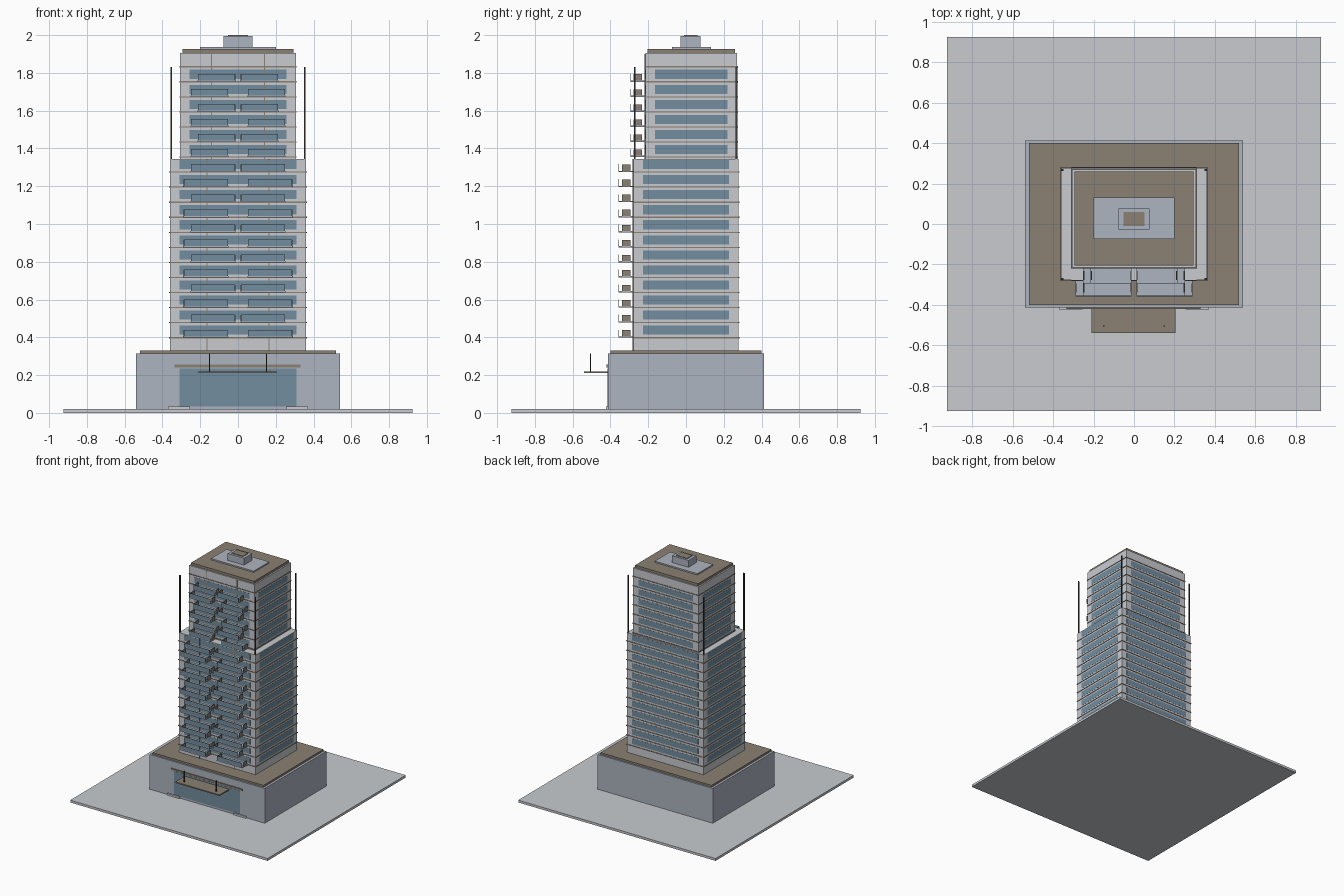
import bpy, bmesh

if "Cube" in bpy.data.objects:
    bpy.data.objects.remove(bpy.data.objects["Cube"])


def mat(name, rgb):
    m = bpy.data.materials.new(name)
    m.diffuse_color = (*rgb, 1)
    m.use_nodes = True
    m.node_tree.nodes["Principled BSDF"].inputs["Base Color"].default_value = m.diffuse_color
    return m


STONE = mat("pale_stone", (0.58, 0.60, 0.63))
CONC = mat("blue_grey_concrete", (0.42, 0.46, 0.53))
BRONZE = mat("bronze", (0.26, 0.22, 0.17))
DARK = mat("dark_metal", (0.05, 0.045, 0.04))
GLASS = mat("blue_glass", (0.17, 0.27, 0.35))


def boxes(name, items, material):
    """One object from boxes given as (x0, x1, y0, y1, z0, z1)."""
    bm = bmesh.new()
    for x0, x1, y0, y1, z0, z1 in items:
        vs = bmesh.ops.create_cube(bm, size=1)["verts"]
        for v in vs:
            v.co.x = x0 if v.co.x < 0 else x1
            v.co.y = y0 if v.co.y < 0 else y1
            v.co.z = z0 if v.co.z < 0 else z1
    me = bpy.data.meshes.new(name)
    bm.to_mesh(me)
    bm.free()
    me.materials.append(material)
    ob = bpy.data.objects.new(name, me)
    bpy.context.collection.objects.link(ob)
    return ob


def both(b):
    """A box and its mirror image across x = 0."""
    return [b, (-b[1], -b[0], *b[2:])]


# Site and podium
boxes("site_plate", [(-.925, .925, -.925, .925, 0, .02)], STONE)
boxes("podium", [(-.54, .54, -.413, .413, .02, .315)], CONC)
boxes("podium_roof", [(-.52, .52, -.4, .4, .315, .331)], BRONZE)

# Entrance
boxes("lobby_glass", [(-.31, .31, -.4145, -.405, .035, .235)], GLASS)
boxes("entrance_band", [(-.335, .33, -.42, -.41, .24, .255)], BRONZE)
boxes("entrance_plinths", both((.255, .37, -.424, -.41, .02, .035)), STONE)
boxes("canopy", [(-.21, .205, -.54, -.41, .21, .22)], BRONZE)
boxes("canopy_hangers", both((.147, .153, -.508, -.502, .22, .315)), DARK)

# Tower masses
LOW = (-.36, .36, -.278, .278)
UP = (-.307, .307, -.215, .27)
boxes("lower_tower", [(*LOW, .331, 1.345)], STONE)
boxes("upper_tower", [(*UP, 1.345, 1.905)], STONE)

# Storeys: floor edges, window strips and alternating balconies
slabs, windows, decks, rails, sides = [], [], [], [], []
FIRST, STEP = .398, .0797
for i in range(19):
    z = FIRST + i * STEP
    x0, x1, y0, y1 = LOW if i < 12 else UP
    e = .004
    slabs.append((x0 - e, x1 + e, y0 - e, y1 + e, z - .003, z + .003))
    if i == 18:
        break
    e, m = .001, .05
    za, zb = z + .016, z + .064
    windows.append((x0 + m, x1 - m, y0 - e, y1 + e, za, zb))
    windows.append((x0 - e, x1 + e, y0 + m, y1 - m, za, zb))
    inner = (.05 if i % 2 == 0 else .012)
    outer = inner + (.24 if i < 12 else .202)
    yf = y0 - .08
    decks += both((inner, outer, yf, y0, z, z + .007))
    rails += both((inner + .003, outer - .003, yf, yf + .004, z + .007, z + .042))
    for x in (inner + .002, outer - .006):
        sides += both((x, x + .004, yf + .018, y0 - .017, z + .007, z + .04))
boxes("floor_edges", slabs, BRONZE)
boxes("window_strips", windows, GLASS)
boxes("balcony_decks", decks, CONC)
boxes("balcony_glass", rails, GLASS)
boxes("balcony_side_panels", sides, BRONZE)

# Front fins and free-standing corner posts
boxes("front_fins", both((.162, .168, -.282, -.275, .331, 1.345))
      + both((.138, .144, -.219, -.21, 1.345, 1.9)), BRONZE)
boxes("corner_posts", both((.349, .358, -.276, -.267, 1.3, 1.83))
      + both((.349, .358, .263, .272, 1.3, 1.83)), DARK)

# Roof plant
boxes("main_roof", [(-.295, .295, -.205, .26, 1.905, 1.926)], BRONZE)
boxes("roof_plinth", [(-.2, .2, -.075, .132, 1.926, 1.937)], CONC)
boxes("lift_housing", [(-.077, .077, -.028, .077, 1.937, 1.995)], CONC)
boxes("housing_cap", [(-.053, .053, -.01, .06, 1.995, 2.0)], BRONZE)
